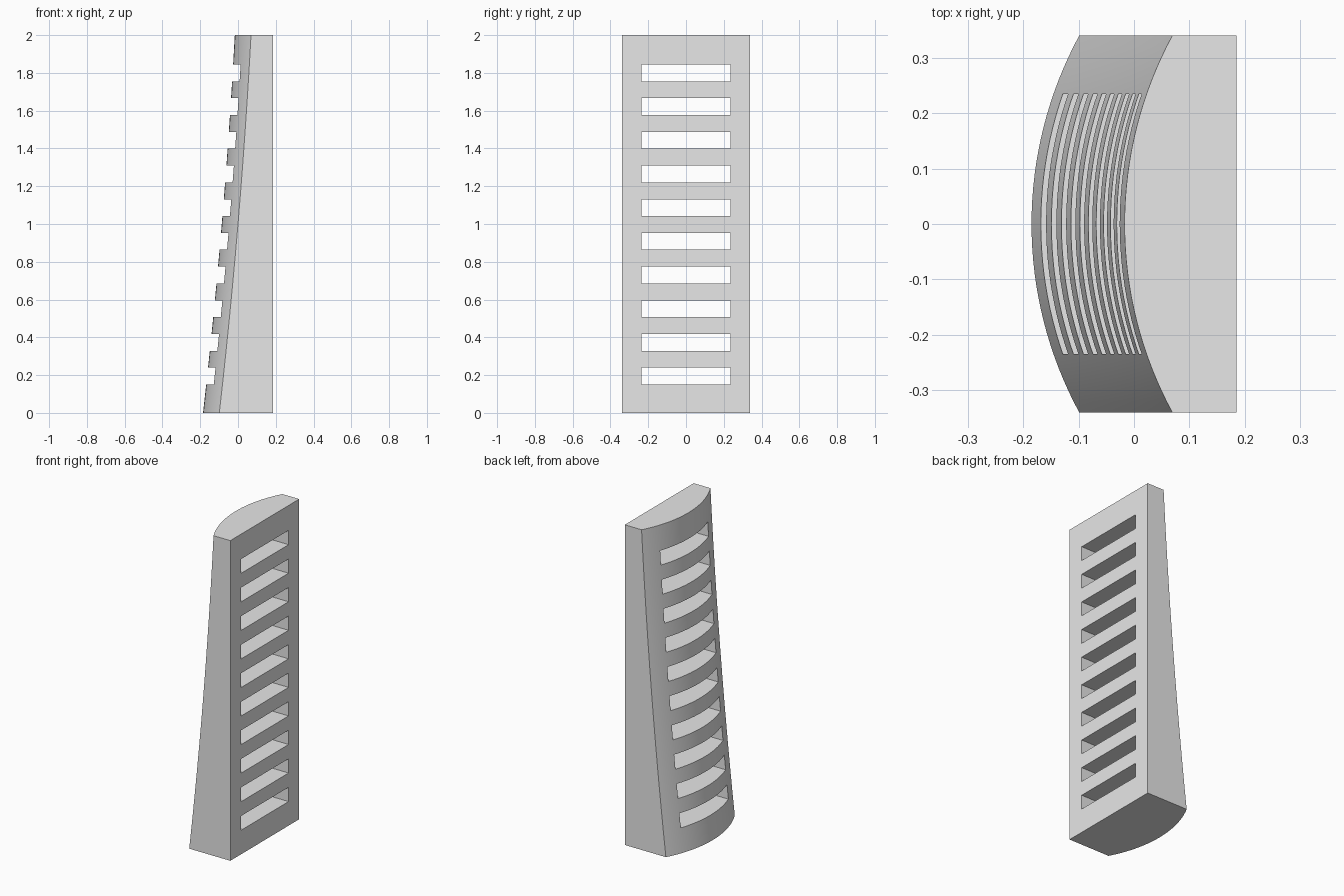
import bpy, bmesh, math
from mathutils import Matrix

if "Cube" in bpy.data.objects:
    bpy.data.objects.remove(bpy.data.objects["Cube"], do_unlink=True)

HEIGHT, HALF_W, BACK_X = 2.0, 0.34, 0.185
SAG = 0.086                                   # depth of the bowed face
RADIUS = (HALF_W ** 2 + SAG ** 2) / (2 * SAG)
ROWS, COLS = 12, 32


def mesh_object(name, bm):
    bmesh.ops.recalc_face_normals(bm, faces=bm.faces)
    mesh = bpy.data.meshes.new(name)
    bm.to_mesh(mesh)
    bm.free()
    obj = bpy.data.objects.new(name, mesh)
    bpy.context.collection.objects.link(obj)
    return obj


def apex_x(t):
    # taper of the bowed face from base to top, slightly curved
    return -0.185 + 0.168 * t + 0.06 * t * (1 - t)


def section(bm, t):
    # flat on one side, shallow arc on the other
    half_angle = math.asin(HALF_W / RADIUS)
    points = [(BACK_X, -HALF_W)]
    for i in range(COLS + 1):
        a = half_angle * (2 * i / COLS - 1)
        points.append((apex_x(t) + RADIUS * (1 - math.cos(a)), RADIUS * math.sin(a)))
    points.append((BACK_X, HALF_W))
    return [bm.verts.new((x, y, HEIGHT * t)) for x, y in points]


# Tapered body lofted through stacked sections
bm = bmesh.new()
rings = [section(bm, r / ROWS) for r in range(ROWS + 1)]
for low, high in zip(rings, rings[1:]):
    for i in range(len(low)):
        j = (i + 1) % len(low)
        bm.faces.new((low[i], low[j], high[j], high[i]))
bm.faces.new(rings[0])
bm.faces.new(rings[-1])
body = mesh_object("slotted_body", bm)

# Ten evenly spaced slots through the body
bm = bmesh.new()
for k in range(10):
    place = Matrix.Translation((0, 0, 0.195 + 0.1783 * k))
    bmesh.ops.create_cube(bm, size=1, matrix=place @ Matrix.Diagonal((1, 0.47, 0.089, 1)))
cutter = mesh_object("slot_cutter", bm)
cutter.hide_render = True

cut = body.modifiers.new("slots", "BOOLEAN")
cut.operation, cut.solver, cut.object = "DIFFERENCE", "EXACT", cutter
bpy.ops.object.select_all(action="DESELECT")
bpy.context.view_layer.objects.active = body
body.select_set(True)
bpy.ops.object.modifier_apply(modifier=cut.name)
bpy.data.objects.remove(cutter, do_unlink=True)
bpy.ops.object.shade_smooth_by_angle(angle=math.radians(30))

# Single plain grey
grey = bpy.data.materials.new("light grey")
grey.use_nodes = True
grey.diffuse_color = (0.8, 0.8, 0.8, 1)
grey.node_tree.nodes["Principled BSDF"].inputs["Base Color"].default_value = (0.8, 0.8, 0.8, 1)
body.data.materials.clear()
body.data.materials.append(grey)
